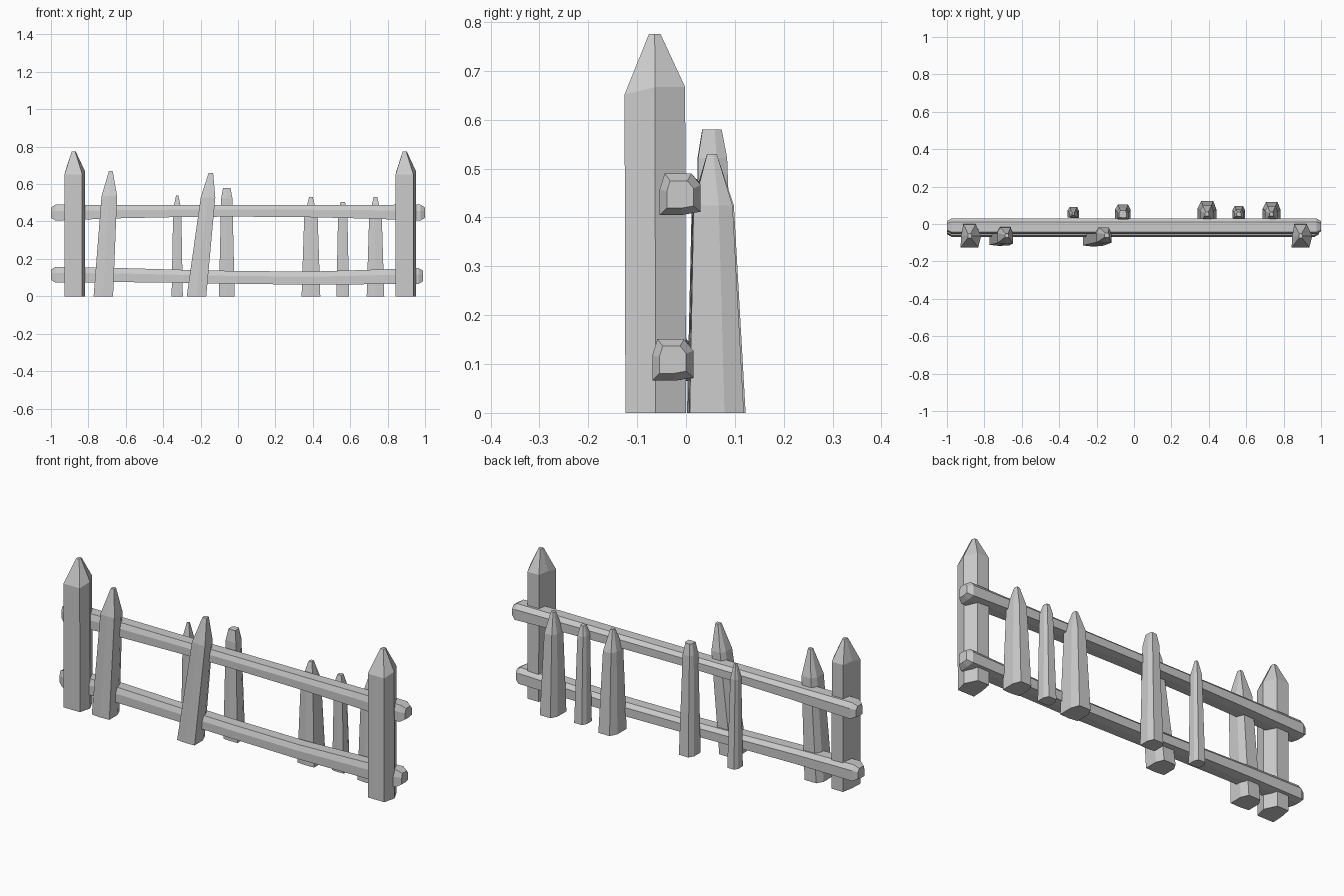
import bpy
import bmesh
from math import cos, sin, tau
from mathutils import Vector

cube = bpy.data.objects.get("Cube")
if cube:
    bpy.data.objects.remove(cube, do_unlink=True)

grey = (0.6, 0.6, 0.6, 1)
wood = bpy.data.materials.new("grey_wood")
wood.use_nodes = True
wood.diffuse_color = grey
shader = wood.node_tree.nodes["Principled BSDF"]
shader.inputs["Base Color"].default_value = grey
shader.inputs["Roughness"].default_value = 0.9


def hewn_section(sides, turn=0, narrow_back=1):
    """A polygon pushed out towards a square, like roughly hewn timber."""
    points = []
    for index in range(sides):
        angle = turn + tau * index / sides
        across = max(-1, min(1, cos(angle) * 1.5))
        along = max(-1, min(1, sin(angle) * 1.5))
        if along > 0:
            across *= narrow_back
        points.append((across, along))
    return points


def loft(name, rings):
    """Skin a stack of matching rings and cap both ends."""
    bm = bmesh.new()
    loops = [[bm.verts.new(point) for point in ring] for ring in rings]
    for lower, upper in zip(loops, loops[1:]):
        for index in range(len(lower)):
            previous = index - 1
            bm.faces.new((lower[previous], lower[index], upper[index], upper[previous]))
    bm.faces.new(loops[0])
    bm.faces.new(loops[-1])
    bmesh.ops.recalc_face_normals(bm, faces=bm.faces)
    mesh = bpy.data.meshes.new(name)
    bm.to_mesh(mesh)
    bm.free()
    mesh.materials.append(wood)
    part = bpy.data.objects.new(name, mesh)
    bpy.context.collection.objects.link(part)
    return part


def stake(name, section, foot, tip, half_width, half_depth, shoulder, taper, point):
    """A pointed upright: foot, waist and shoulder rings, then a blunt tip."""
    foot, tip = Vector(foot), Vector(tip)
    rings = []
    for share, height in enumerate((0, shoulder / 2, shoulder, 1)):
        centre = foot.lerp(tip, height)
        scale = 1 - (1 - taper) * share / 2
        width, depth = half_width * scale, half_depth * scale
        if height == 1:
            width = depth = point
        rings.append([centre + Vector((width * across, depth * along, 0))
                      for across, along in section])
    return loft(name, rings)


def rail(name, y, height_at, thickness_at, half_length, middle):
    """A beam along x, following a bend, with chamfered ends."""
    section = hewn_section(sides=7, turn=0.3)
    inner = half_length - 0.025
    stations = [-half_length, -inner, -0.65, -0.3, 0, 0.4, 0.7, inner, half_length]
    rings = []
    for x in stations:
        chamfer = 0.65 if abs(x) == half_length else 1
        depth = 0.042 * chamfer
        height = thickness_at(x) * chamfer
        rings.append([(x + middle, y + depth * across, height_at(x) + height * along)
                      for across, along in section])
    return loft(name, rings)


# End posts, with a wide front and the shoulder dipping at the front corners
post_section = hewn_section(sides=6, narrow_back=0.7)
for name, x in (("right_post", -0.88), ("left_post", 0.89)):
    post = stake(name, post_section, foot=(x, -0.062, 0), tip=(x, -0.064, 0.775),
                 half_width=0.063, half_depth=0.062, shoulder=0.86, taper=1, point=0.012)
    for vertex in post.data.vertices:
        if 0.6 < vertex.co.z < 0.7 and vertex.co.y < -0.1:
            vertex.co.z -= 0.015

# Leaning front pickets
picket_section = hewn_section(sides=7, turn=0.2)
stake("front_picket_outer", picket_section, foot=(-0.72, -0.062, 0), tip=(-0.68, -0.062, 0.67),
      half_width=0.052, half_depth=0.055, shoulder=0.8, taper=0.8, point=0.01)
stake("front_picket_middle", picket_section, foot=(-0.222, -0.065, 0), tip=(-0.145, -0.06, 0.66),
      half_width=0.052, half_depth=0.055, shoulder=0.8, taper=0.75, point=0.012)

# Back pickets, tapering away from their feet
back_pickets = {
    "thin_right": dict(x=-0.325, top=0.54, size=0.03, shoulder=0.86, point=0.006),
    "blunt_middle": dict(x=-0.06, top=0.58, size=0.042, shoulder=0.9, point=0.02),
    "wide_inner": dict(x=0.39, top=0.53, size=0.05, shoulder=0.8, point=0.01),
    "thin_left": dict(x=0.56, top=0.505, size=0.034, shoulder=0.9, point=0.012),
    "wide_outer": dict(x=0.735, top=0.53, size=0.047, shoulder=0.8, point=0.01),
}
for label, spec in back_pickets.items():
    wide = label.startswith("wide")
    stake("back_picket_" + label, picket_section,
          foot=(spec["x"], 0.062, 0), tip=(spec["x"], 0.053, spec["top"]),
          half_width=spec["size"], half_depth=spec["size"] * (1.2 if wide else 1),
          shoulder=spec["shoulder"], taper=0.72, point=spec["point"])

# Rails, thinner in the middle and gently bent
rail("upper_rail", y=-0.012, half_length=1, middle=0,
     height_at=lambda x: 0.457 - 0.01 * x * x,
     thickness_at=lambda x: 0.031 + 0.012 * x * x)
rail("lower_rail", y=-0.027, half_length=0.995, middle=-0.005,
     height_at=lambda x: 0.095 + 0.02 * min(1, abs(x - 0.3)),
     thickness_at=lambda x: 0.034 + 0.009 * x * x)
